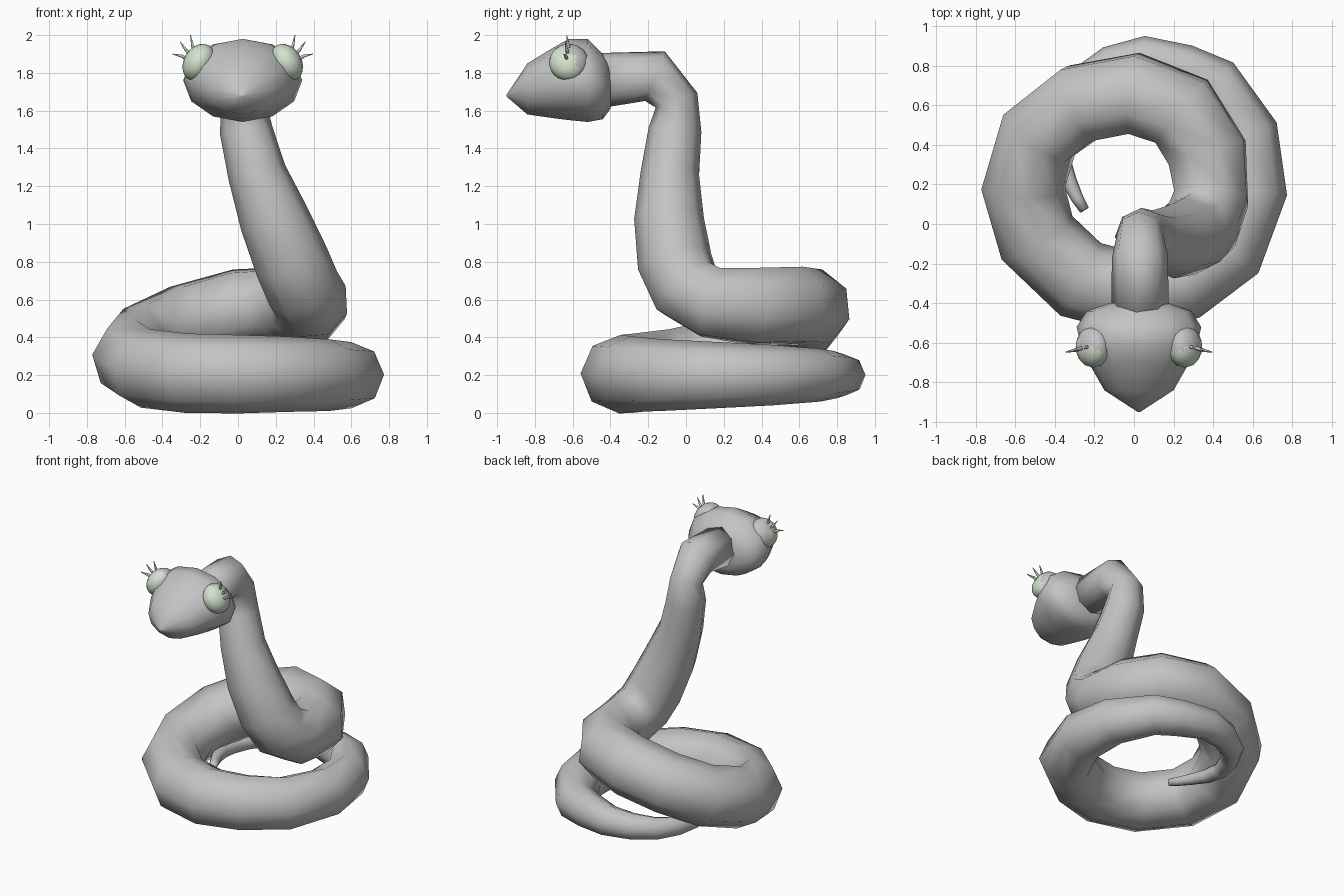
import bpy, bmesh, math
from mathutils import Vector, Matrix

if "Cube" in bpy.data.objects:
    bpy.data.objects.remove(bpy.data.objects["Cube"])


def material(name, rgb):
    m = bpy.data.materials.new(name)
    m.diffuse_color = (*rgb, 1)
    m.use_nodes = True
    m.node_tree.nodes["Principled BSDF"].inputs["Base Color"].default_value = m.diffuse_color
    return m


GREY = material("skin_grey", (0.55, 0.55, 0.55))
GREEN = material("pale_green", (0.66, 0.77, 0.62))
MID_X = 0.025


def finish(bm, name, mats):
    bmesh.ops.recalc_face_normals(bm, faces=bm.faces[:])
    me = bpy.data.meshes.new(name)
    bm.to_mesh(me)
    bm.free()
    for m in mats:
        me.materials.append(m)
    me.shade_smooth()
    ob = bpy.data.objects.new(name, me)
    bpy.context.collection.objects.link(ob)
    return ob


def loft(bm, rings):
    """Bridge rings of equal size and cap both ends."""
    loops = [[bm.verts.new(p) for p in r] for r in rings]
    n = len(loops[0])
    for a, b in zip(loops, loops[1:]):
        for i in range(n):
            j = (i + 1) % n
            bm.faces.new((a[i], a[j], b[j], b[i]))
    bm.faces.new(loops[0])
    bm.faces.new(loops[-1])


def tube_rings(path, sides):
    """Rings around a path of (x, y, z, radius), carried along without twist."""
    pts = [Vector(p[:3]) for p in path]
    up = Vector((0, 0, 1))
    rings = []
    for i, p in enumerate(pts):
        t = Vector((0, 0, 0))
        if i > 0:
            t += (p - pts[i - 1]).normalized()
        if i < len(pts) - 1:
            t += (pts[i + 1] - p).normalized()
        t.normalize()
        up = (up - t * up.dot(t)).normalized()
        side = t.cross(up)
        rings.append([p + path[i][3] * (side * math.cos(a) + up * math.sin(a))
                      for a in (2 * math.pi * k / sides for k in range(sides))])
    return rings


def densify(ctrl, steps):
    """Catmull-Rom through the control points."""
    c = [Vector(p) for p in ctrl]
    out = []
    for i in range(len(c) - 1):
        p0, p1, p2, p3 = c[max(i - 1, 0)], c[i], c[i + 1], c[min(i + 2, len(c) - 1)]
        for s in range(steps):
            u = s / steps
            out.append(0.5 * (2 * p1 + (p2 - p0) * u
                              + (2 * p0 - 5 * p1 + 4 * p2 - p3) * u * u
                              + (3 * p1 - p0 - 3 * p2 + p3) * u ** 3))
    return out + [c[-1]]


# Body: tapering tail, one and a half coils, rising neck
tail = [(-.25, .07, .20, .025), (-.33, .22, .19, .04), (-.38, .45, .17, .055),
        (-.26, .72, .18, .08), (.05, .84, .20, .11), (.41, .71, .20, .14)]
coil = [(.57, .46, .20, .16), (.60, .17, .20, .175), (.48, -.13, .20, .19),
        (.25, -.29, .205, .20), (0, -.35, .205, .208), (-.27, -.28, .21, .21),
        (-.49, -.07, .235, .21), (-.56, .18, .285, .213), (-.48, .45, .38, .213),
        (-.27, .61, .48, .213), (0, .66, .555, .215), (.24, .57, .567, .215)]
turn = [(.37, .36, .565, .215), (.39, .13, .585, .20)]
neck = [(.345, 0, .66, .20), (.285, -.06, .80, .20), (.19, -.09, 1.03, .185),
        (.10, -.085, 1.27, .155), (.042, -.058, 1.50, .14)]
bend = [(.03, -.05, 1.655, .117), (.03, -.165, 1.783, .142), (.03, -.45, 1.76, .146)]
path = densify(tail, 2)[:-1] + tail[-1:] + coil + turn + neck + bend
bm = bmesh.new()
loft(bm, tube_rings(path, 8))
finish(bm, "body", [GREY])

# Head: rings of (y, bottom, top, half width) running from snout to nape
profile = [(-.95, 1.675, 1.685, .006), (-.84, 1.58, 1.85, .175), (-.70, 1.56, 1.935, .255),
           (-.62, 1.55, 1.98, .292), (-.52, 1.54, 1.98, .315),
           (-.44, 1.555, 1.90, .265), (-.40, 1.61, 1.86, .15)]
rings = []
for y, lo, hi, w in profile:
    ring = []
    for k in range(12):
        a = 2 * math.pi * k / 12
        ring.append((MID_X + w * math.cos(a), y, (lo + hi) / 2 + (hi - lo) / 2 * math.sin(a)))
    rings.append(ring)
bm = bmesh.new()
loft(bm, rings)
finish(bm, "head", [GREY])

# Eyes with grey lids at the back, and three curved lashes each
lashes = [((.29, 1.855), (.35, 1.89), (.397, 1.90)),
          ((.28, 1.875), (.325, 1.92), (.356, 1.965)),
          ((.26, 1.89), (.29, 1.94), (.302, 2.0))]
for side, label in ((1, "right"), (-1, "left")):
    bm = bmesh.new()
    bmesh.ops.create_uvsphere(bm, u_segments=16, v_segments=10, radius=1)
    for f in bm.faces:
        d = f.calc_center_median().normalized()
        f.material_index = 0 if d.dot(Vector((0, -.92, -.38))) > -.2 else 1
    place = (Matrix.Translation((MID_X + side * .232, -.62, 1.855))
             @ Matrix.Rotation(-.55 * side, 4, 'Y') @ Matrix.Diagonal((.08, .106, .105, 1)))
    bmesh.ops.transform(bm, matrix=place, verts=bm.verts[:])
    finish(bm, label + "_eye", [GREEN, GREY])

    bm = bmesh.new()
    for n, pts in enumerate(lashes):
        spread = (n - 1) * .008
        lash = []
        for (x, z), y, r in zip(pts, (-.62, -.63 + spread, -.64 + spread), (.011, .009, .002)):
            lash.append((MID_X + side * (x - MID_X), y, z, r))
        loft(bm, tube_rings(lash, 6))
    finish(bm, label + "_lashes", [GREY])
